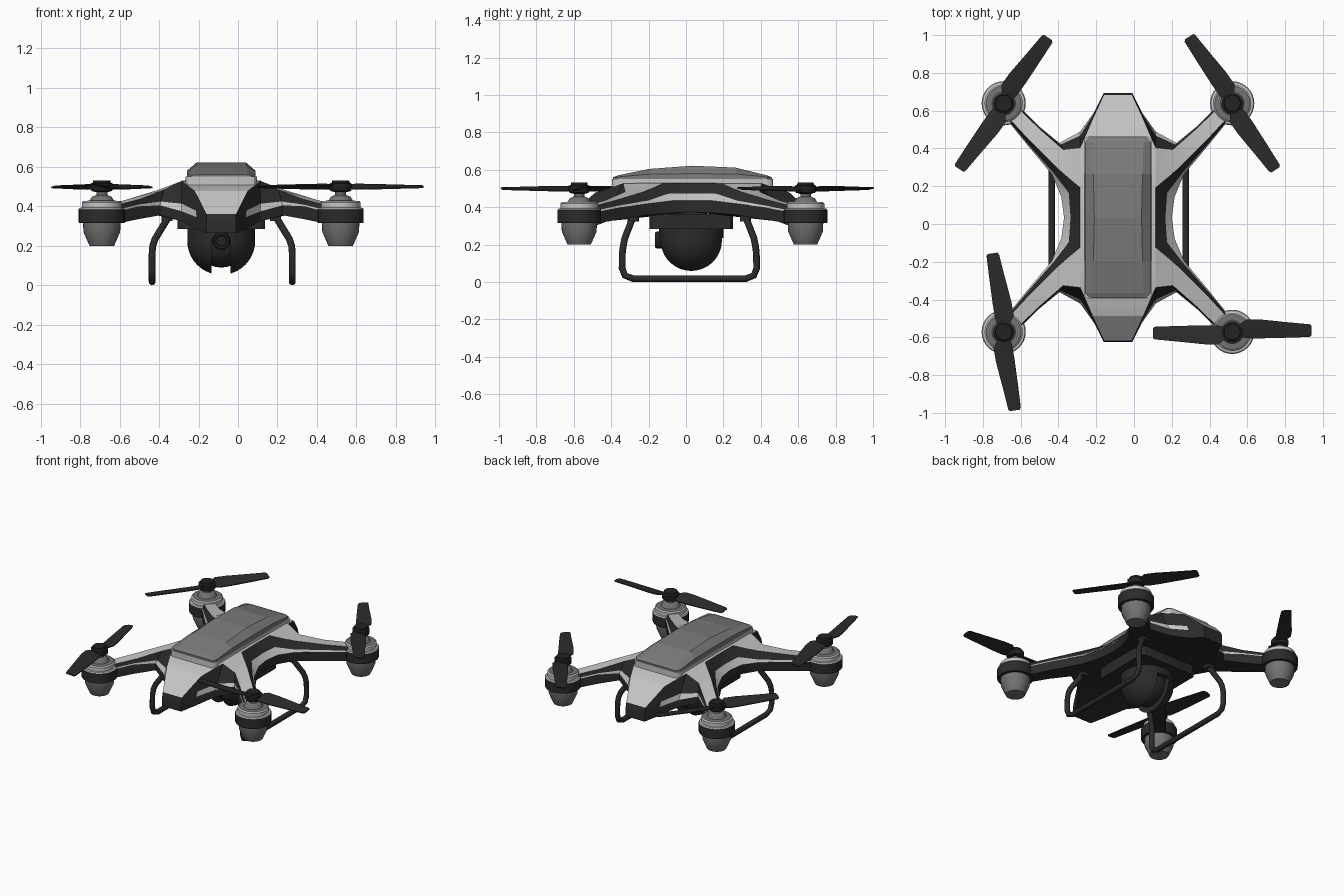
import bpy, bmesh, math
from mathutils import Vector, Matrix

if "Cube" in bpy.data.objects:
    bpy.data.objects.remove(bpy.data.objects["Cube"])

CX, CY, ARM = -0.085, 0.034, 0.605      # body centre and motor offset


def mat(name, v):
    m = bpy.data.materials.new(name)
    m.diffuse_color = (v, v, v, 1)
    m.use_nodes = True
    m.node_tree.nodes["Principled BSDF"].inputs["Base Color"].default_value = m.diffuse_color
    return m


LIGHT = mat("light_grey", 0.56)
CANOPY = mat("canopy_grey", 0.2)
POD = mat("pod_grey", 0.17)
DARK = mat("dark_grey", 0.024)
BLACK = mat("black", 0.016)


def finish(name, bm, mats, loc=(0, 0, 0), angle=30, rot=0):
    bmesh.ops.remove_doubles(bm, verts=bm.verts, dist=1e-4)
    bmesh.ops.recalc_face_normals(bm, faces=bm.faces)
    me = bpy.data.meshes.new(name)
    bm.to_mesh(me)
    bm.free()
    ob = bpy.data.objects.new(name, me)
    bpy.context.collection.objects.link(ob)
    for m in mats:
        me.materials.append(m)
    ob.location = loc
    ob.rotation_euler.z = rot
    if angle:
        bpy.ops.object.select_all(action='DESELECT')
        bpy.context.view_layer.objects.active = ob
        ob.select_set(True)
        bpy.ops.object.shade_smooth_by_angle(angle=math.radians(angle))
    return ob


def lathe(name, prof, mats, loc, n=32, axis=None):
    """prof: (radius, height, material index of the band that starts here)"""
    bm = bmesh.new()
    rings = [[bm.verts.new((r * math.cos(2 * math.pi * k / n), r * math.sin(2 * math.pi * k / n), z))
              for k in range(n)] for r, z, _ in prof]
    for i in range(len(prof) - 1):
        for k in range(n):
            j = (k + 1) % n
            bm.faces.new((rings[i][k], rings[i][j], rings[i + 1][j], rings[i + 1][k])).material_index = prof[i][2]
    bm.faces.new(rings[0][::-1]).material_index = prof[0][2]
    bm.faces.new(rings[-1]).material_index = prof[-1][2]
    if axis:
        bm.transform(axis)
    return finish(name, bm, mats, loc)


def box(name, half, loc, m, bevel=0.0):
    bm = bmesh.new()
    bmesh.ops.create_cube(bm, size=2)
    bm.transform(Matrix.Diagonal((*half, 1)))
    if bevel:
        edges = [e for e in bm.edges if abs(e.verts[0].co.z - e.verts[1].co.z) > 1e-5]
        bmesh.ops.bevel(bm, geom=edges, offset=bevel, segments=3, affect='EDGES', profile=0.5)
    return finish(name, bm, [m], loc)


# Airframe: one quarter outline from nose to side, mirrored to all four quarters
# outer x, y, bottom z, waist z
outer = [(0, .66, .265, .325), (.075, .66, .265, .325), (.125, .56, .285, .345), (.20, .455, .325, .375),
         (.31, .395, .355, .405), (.42, .485, .335, .40), (.54, .605, .31, .37), (.605, .54, .31, .37),
         (.48, .385, .335, .40), (.35, .23, .36, .42), (.30, .11, .37, .435), (.285, 0, .375, .435)]
# edge of the light top panels
inner = [(0, .65, .36), (.075, .65, .36), (.135, .52, .478), (.20, .37, .528), (.29, .36, .483),
         (.41, .465, .437), (.55, .60, .40), (.60, .55, .40), (.47, .41, .437), (.32, .26, .483),
         (.20, .16, .528), (.20, 0, .53)]
bm = bmesh.new()
for sx in (1, -1):
    for sy in (1, -1):
        def v(p):
            return bm.verts.new((p[0] * sx, p[1] * sy, p[2]))
        low = [Vector((x, y, b)) for x, y, b, w in outer]
        waist = [Vector((x, y, w)) for x, y, b, w in outer]
        top = [Vector(p) for p in inner]
        lip = [w.lerp(t, 0.4 if i > 9 else 0.25) for i, (w, t) in enumerate(zip(waist, top))]
        rings = [[v(p) for p in ring] for ring in (low, waist, lip, top)]
        for lev, mi in enumerate((1, 0, 1)):        # dark side, light sliver, dark web
            a, b = rings[lev], rings[lev + 1]
            for i in range(11):
                m = 1 if (lev == 1 and i < 2) else mi
                bm.faces.new((a[i], a[i + 1], b[i + 1], b[i])).material_index = m
        for ring, mi in ((rings[3], 0), (rings[0], 1)):   # light top and dark belly
            mid = [v((0, ring[i].co.y * sy, ring[i].co.z)) for i in (2, 3)] + [v((0, 0, ring[11].co.z))]
            for f in ((ring[0], ring[1], ring[2], mid[0]), (mid[0], ring[2], ring[3], mid[1]),
                      (mid[1], ring[3], ring[10], ring[11], mid[2]),
                      (ring[3], ring[4], ring[9], ring[10]), (ring[4], ring[5], ring[8], ring[9]),
                      (ring[5], ring[6], ring[7], ring[8])):
                bm.faces.new(f).material_index = mi
finish("airframe", bm, [LIGHT, DARK], (CX, CY, 0), 20)

# Canopy: rim plate and faceted cover lofted along y
box("canopy_rim", (.18, .43, .022), (CX, CY, .528), LIGHT, .03)
rows = [(-.425, .15, .13, .558, .56), (-.40, .174, .135, .562, .57), (-.23, .174, .13, .577, .605),
        (0, .174, .125, .58, .622), (.23, .174, .13, .578, .612), (.40, .174, .135, .562, .57),
        (.425, .15, .13, .558, .56)]
bm = bmesh.new()
secs = [[bm.verts.new(p) for p in ((-b, y, .545), (-b, y, ze), (-t, y, zt), (t, y, zt), (b, y, ze), (b, y, .545))]
        for y, b, t, ze, zt in rows]
for a, b in zip(secs, secs[1:]):
    for i in range(6):
        j = (i + 1) % 6
        bm.faces.new((a[i], a[j], b[j], b[i]))
bm.faces.new(secs[0])
bm.faces.new(secs[-1][::-1])
finish("canopy", bm, [CANOPY], (CX, CY, 0), 0)

# Motors, hubs and propellers
pod = [(.062, .20, 0), (.068, .213, 0), (.093, .27, 0), (.095, .315, 1), (.114, .315, 1), (.117, .32, 1),
       (.117, .385, 2), (.112, .392, 2), (.101, .394, 2), (.101, .42, 2), (.093, .427, 0), (.062, .429, 0),
       (.05, .448, 0), (.028, .458, 0), (.028, .478, 0)]
hub = [(.03, .472, 0), (.052, .478, 0), (.056, .485, 0), (.056, .515, 0), (.045, .52, 0), (.043, .532, 0)]


def propeller(name, loc, deg, flip):
    # stations along the blade: distance, trailing y, leading y, pitch rise
    st = [(.03, -.025, .03, .006), (.075, -.035, .065, .012), (.15, -.037, .063, .011),
          (.30, -.036, .045, .007), (.41, -.034, .033, .004), (.42, -.026, .026, .003)]
    bm = bmesh.new()
    for s in (1, -1):
        secs = [[bm.verts.new((s * x, s * y * flip, z)) for y, z in
                 ((lo, -r - .004), (hi, r - .003), (hi, r + .003), ((lo + hi) / 2, .006), (lo, -r + .002))]
                for x, lo, hi, r in st]
        for a, b in zip(secs, secs[1:]):
            for i in range(5):
                j = (i + 1) % 5
                bm.faces.new((a[i], a[j], b[j], b[i]))
        bm.faces.new(secs[0])
        bm.faces.new(secs[-1][::-1])
    finish(name, bm, [DARK], loc, 30, math.radians(deg))


for tag, sx, sy, deg, flip in (("front_left", -1, -1, 98, -1), ("front_right", 1, -1, 1, 1),
                               ("back_left", -1, 1, 56, 1), ("back_right", 1, 1, 123, -1)):
    x, y = CX + sx * ARM, CY + sy * ARM
    lathe(tag + "_motor", pod, [POD, DARK, LIGHT], (x, y, 0))
    lathe(tag + "_hub", hub, [BLACK], (x, y, 0), 16)
    propeller(tag + "_propeller", (x, y, .50), deg, flip)

# Camera gimbal: plate, neck, split ball, inner ball and lens
GY = 0.028
box("gimbal_plate", (.222, .222, .04), (CX, GY, .325), DARK, .03)
lathe("gimbal_neck", [(.172, .235, 0), (.172, .30, 0)], [DARK], (CX, GY, 0))
for side, s in (("left", -1), ("right", 1)):
    bm = bmesh.new()
    bmesh.ops.create_uvsphere(bm, u_segments=32, v_segments=20, radius=.172)
    cut = bmesh.ops.bisect_plane(bm, geom=bm.verts[:] + bm.edges[:] + bm.faces[:], plane_co=(s * .048, 0, 0),
                                 plane_no=(-s, 0, 0), clear_outer=True)
    bmesh.ops.edgeloop_fill(bm, edges=[e for e in cut['geom_cut'] if isinstance(e, bmesh.types.BMEdge)])
    finish("camera_shell_" + side, bm, [DARK], (CX, GY, .225))
bm = bmesh.new()
bmesh.ops.create_uvsphere(bm, u_segments=32, v_segments=16, radius=.135)
finish("camera_ball", bm, [DARK], (CX, GY, .225))
lathe("camera_lens", [(.045, .05, 0), (.045, .185, 0), (.04, .195, 0), (.03, .195, 0), (.026, .183, 0)],
      [BLACK], (CX, GY, .225), 24, Matrix.Rotation(math.radians(90), 4, 'X'))

# Landing gear: one bent tube per side with clips under the airframe
for side, s in (("left", -1), ("right", 1)):
    half = [(.265, .295, .36), (.285, .31, .325), (.34, .345, .235), (.352, .352, .20), (.355, .358, .16),
            (.355, .36, .075), (.355, .345, .035), (.355, .30, .018)]
    pts = [(x, -y, z) for x, y, z in half] + half[::-1]
    cu = bpy.data.curves.new("landing_gear_" + side, 'CURVE')
    cu.dimensions = '3D'
    cu.bevel_depth = .018
    cu.bevel_resolution = 3
    cu.use_fill_caps = True
    sp = cu.splines.new('POLY')
    sp.points.add(len(pts) - 1)
    for p, (x, y, z) in zip(sp.points, pts):
        p.co = (x * s, y, z, 1)
    sp.use_smooth = True
    cu.materials.append(DARK)
    ob = bpy.data.objects.new("landing_gear_" + side, cu)
    ob.location = (CX + .005, .018, 0)
    bpy.context.collection.objects.link(ob)
    for end, e in (("front", -1), ("back", 1)):
        box(f"gear_clip_{end}_{side}", (.028, .03, .02), (CX + s * .275, .018 + e * .30, .345), DARK, .01)
